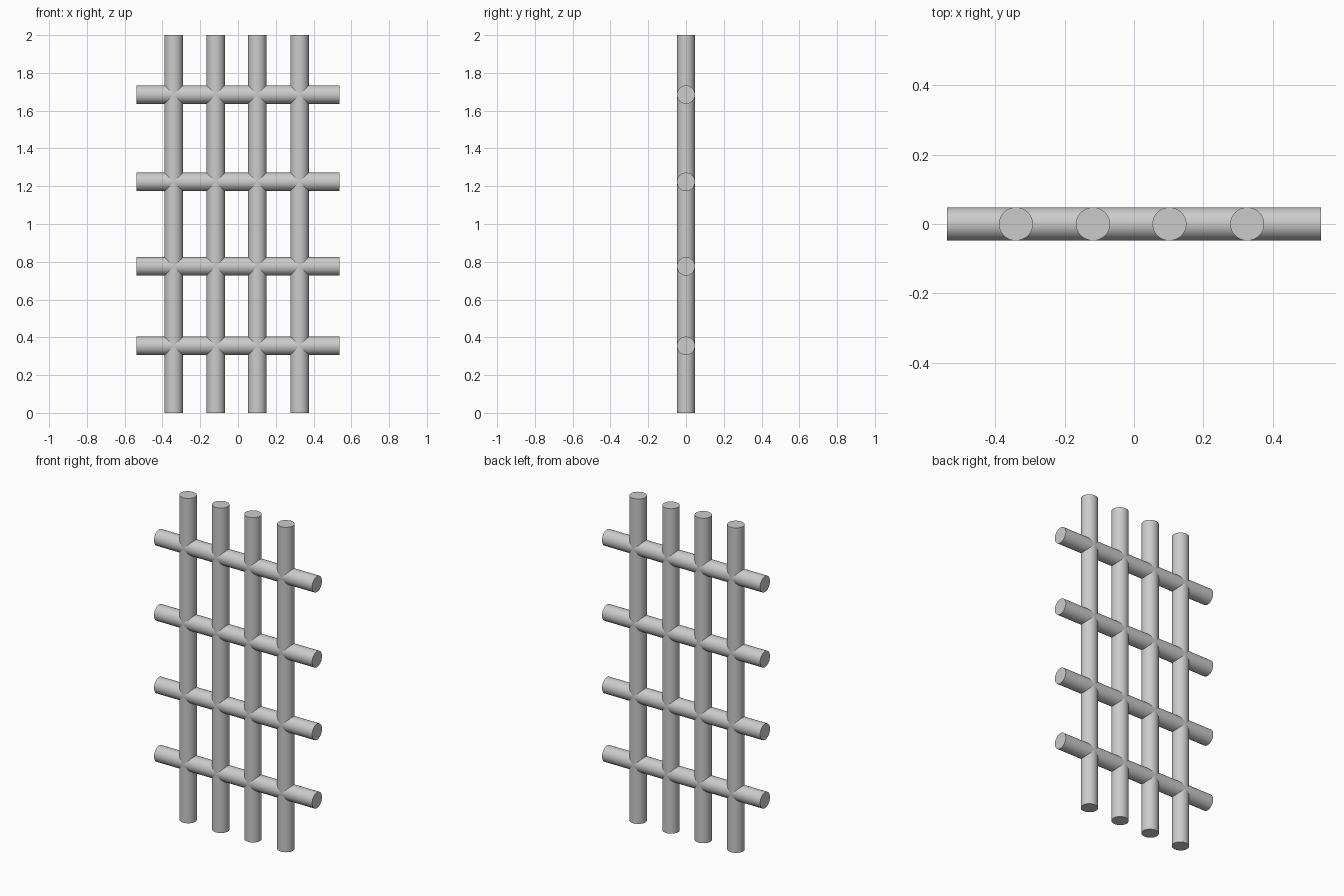
import bpy
from math import pi

if "Cube" in bpy.data.objects:
    bpy.data.objects.remove(bpy.data.objects["Cube"])

R = 0.049          # bar radius
HEIGHT = 2.0       # upright length
WIDTH = 1.077      # crossbar length


def bar(name, length, location, rotation=(0, 0, 0)):
    bpy.ops.mesh.primitive_cylinder_add(vertices=48, radius=R, depth=length,
                                        location=location, rotation=rotation)
    obj = bpy.context.object
    obj.name = name
    bpy.ops.object.transform_apply(location=False, rotation=True, scale=False)
    obj.scale.y = 0.975  # bars are very slightly flattened front to back
    bpy.ops.object.transform_apply(location=False, rotation=False, scale=True)
    bpy.ops.object.shade_smooth_by_angle()
    return obj


# Upright bars
for i, x in enumerate((-0.340, -0.118, 0.102, 0.326)):
    bar(f"upright_bar_{i + 1}", HEIGHT, (x, 0, HEIGHT / 2))

# Crossbars, in the same plane as the uprights
for i, z in enumerate((0.355, 0.776, 1.223, 1.685)):
    bar(f"crossbar_{i + 1}", WIDTH, (0, 0, z), (0, pi / 2, 0))
